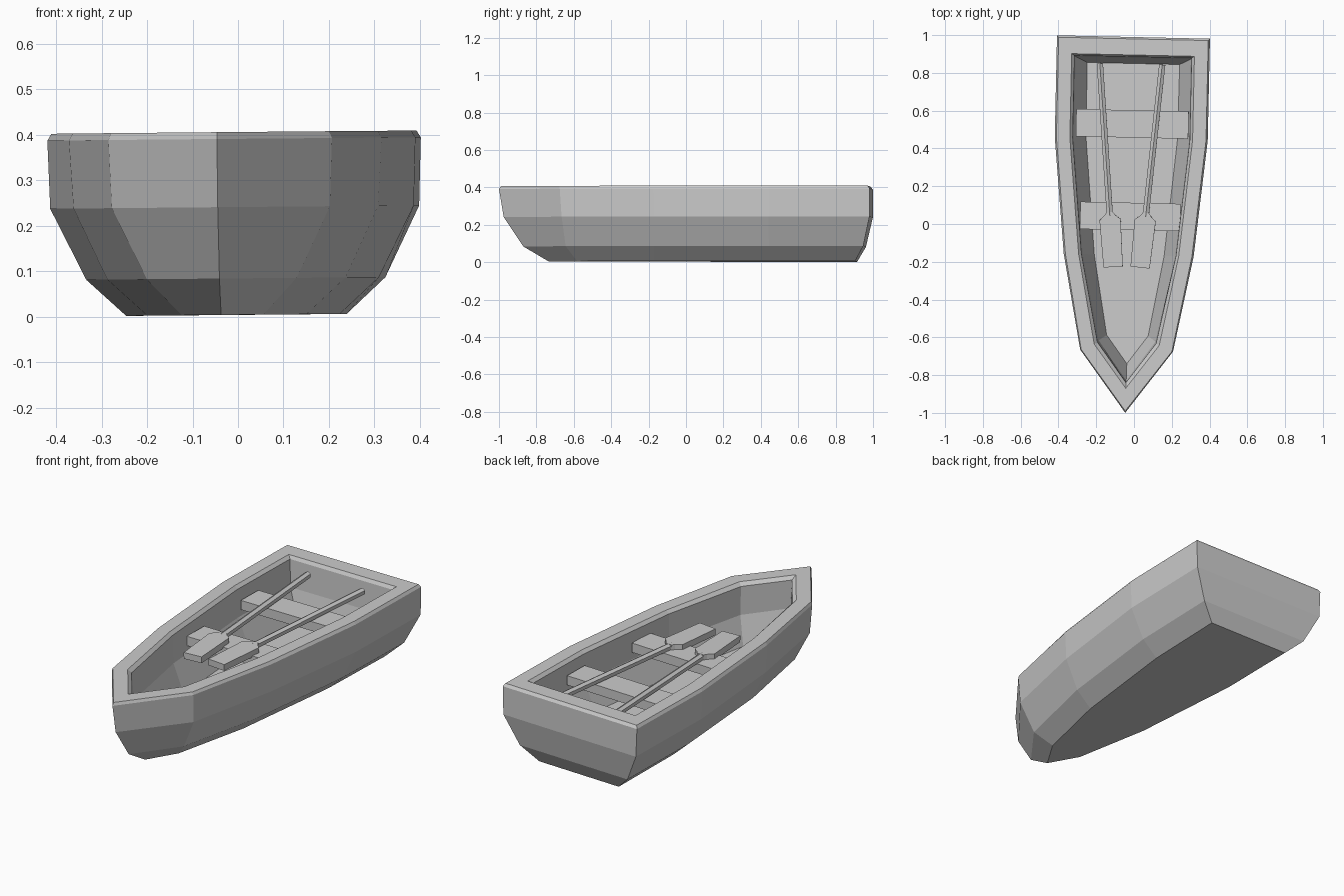
import bpy, bmesh, math
from mathutils import Matrix

if "Cube" in bpy.data.objects:
    bpy.data.objects.remove(bpy.data.objects["Cube"])

# The whole boat sits slightly turned and heeled
PLACE = Matrix.Translation((-0.021, 0, 0.004)) @ Matrix.Rotation(-0.022, 4, 'Z') @ Matrix.Rotation(-0.009, 4, 'Y')


def finish(name, bm, local=Matrix.Identity(4)):
    bmesh.ops.recalc_face_normals(bm, faces=bm.faces[:])
    bm.transform(PLACE @ local)
    me = bpy.data.meshes.new(name)
    bm.to_mesh(me)
    bm.free()
    ob = bpy.data.objects.new(name, me)
    bpy.context.collection.objects.link(ob)
    return ob


# Hull rings, outside bottom -> rim -> inside floor:
# z, stern y, station-3 y, bow y, half widths at four stations
RINGS = [
    (0.000, 0.910, -0.58, -0.735, (0.240, 0.235, 0.175, 0.090)),
    (0.080, 0.955, -0.64, -0.870, (0.325, 0.322, 0.262, 0.165)),
    (0.237, 0.990, -0.66, -0.975, (0.400, 0.400, 0.335, 0.240)),
    (0.387, 0.990, -0.67, -1.000, (0.405, 0.405, 0.344, 0.246)),
    (0.402, 0.980, -0.67, -0.990, (0.396, 0.396, 0.335, 0.240)),
    (0.402, 0.895, -0.64, -0.870, (0.325, 0.325, 0.265, 0.172)),
    (0.385, 0.885, -0.63, -0.840, (0.310, 0.310, 0.250, 0.155)),
    (0.237, 0.880, -0.62, -0.830, (0.305, 0.305, 0.245, 0.150)),
    (0.090, 0.850, -0.59, -0.740, (0.245, 0.242, 0.185, 0.110)),
]

bm = bmesh.new()
loops = []
for z, stern, s3, bow, halves in RINGS:
    side = list(zip(halves, (stern, 0.45, -0.165, s3)))
    pts = side + [(0, bow)] + [(-x, y) for x, y in reversed(side)]
    loops.append([bm.verts.new((x, y, z)) for x, y in pts])
for a, b in zip(loops, loops[1:]):
    for i in range(len(a)):
        j = (i + 1) % len(a)
        bm.faces.new((a[i], a[j], b[j], b[i]))
bm.faces.new(loops[0])
bm.faces.new(loops[-1])
finish("hull", bm)

# Seats: plain planks across the boat
for name, y, width in (("rear_seat", 0.53, 0.595), ("front_seat", 0.04, 0.53)):
    bm = bmesh.new()
    bmesh.ops.create_cube(bm, size=1)
    bmesh.ops.scale(bm, vec=(width, 0.145, 0.05), verts=bm.verts)
    bmesh.ops.translate(bm, vec=(0.003, y, 0.303), verts=bm.verts)
    finish(name, bm)

# Oars: six-sided shaft and a flat flared blade, mirrored
BLADE = [(0.018, 0.04), (0.028, 0.025), (0.056, 0.0), (0.051, -0.25)]
for name, s in (("left_oar", -1), ("right_oar", 1)):
    bm = bmesh.new()
    bmesh.ops.create_cone(bm, cap_ends=True, segments=6, radius1=0.019, radius2=0.019, depth=0.81,
                          matrix=Matrix.Translation((0, 0.425, 0)) @ Matrix.Rotation(math.pi / 2, 4, 'X'))
    outline = BLADE + [(-x, y) for x, y in reversed(BLADE)]
    face = bm.faces.new([bm.verts.new((x, y, -0.017)) for x, y in outline])
    ext = bmesh.ops.extrude_face_region(bm, geom=[face], use_keep_orig=True)
    top = [v for v in ext["geom"] if isinstance(v, bmesh.types.BMVert)]
    bmesh.ops.translate(bm, vec=(0, 0, 0.034), verts=top)
    finish(name, bm, Matrix.Translation((-0.01 + s * 0.093, 0.02, 0.338))
           @ Matrix.Rotation(-s * 0.087, 4, 'Z') @ Matrix.Rotation(0.015, 4, 'X'))
